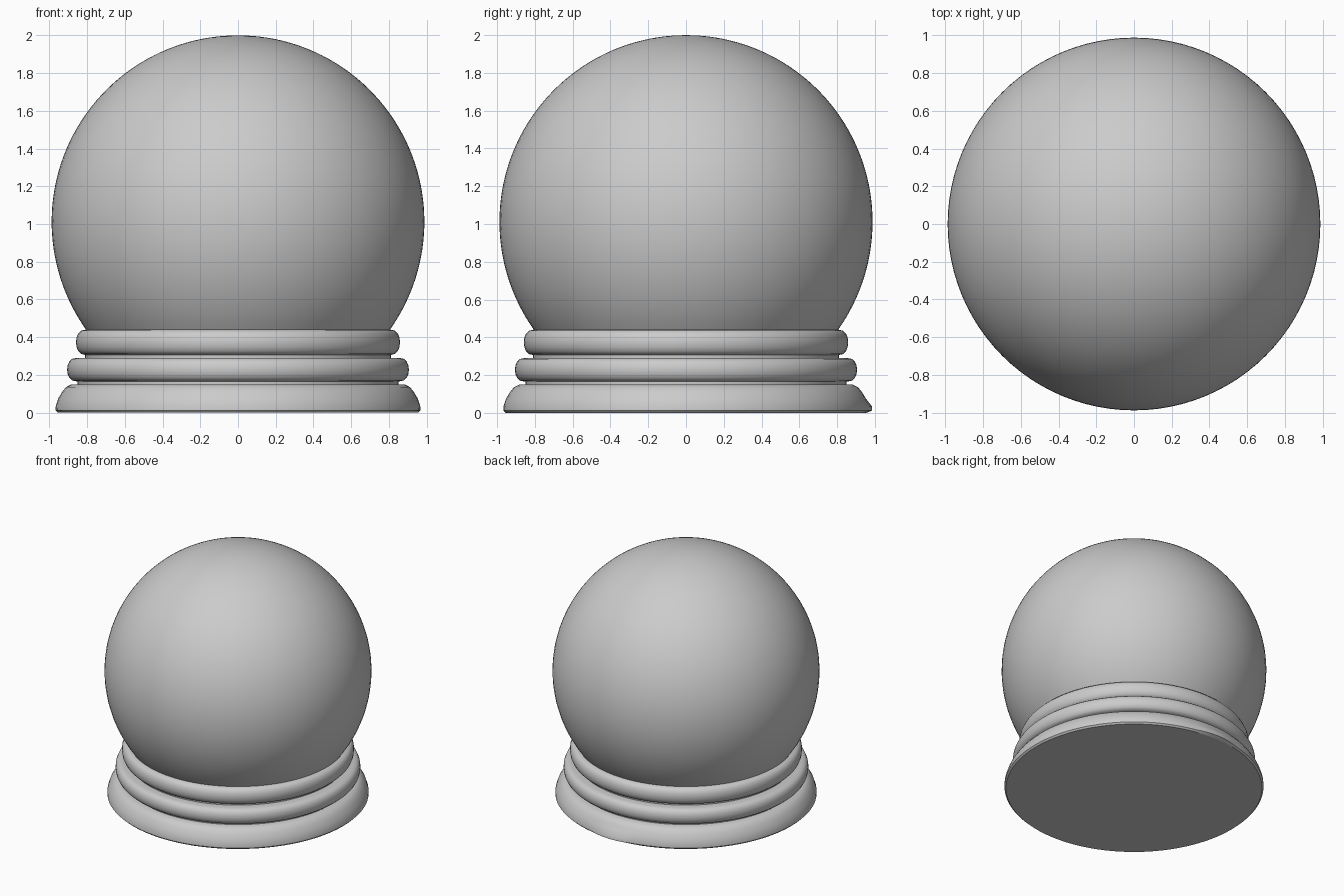
import bpy
import math

if "Cube" in bpy.data.objects:
    bpy.data.objects.remove(bpy.data.objects["Cube"])

SEGMENTS = 96


def lathe(name, profile, angle=35):
    """Spin (radius, z) points about the z axis; radius 0 becomes a pole."""
    verts, rings, faces = [], [], []
    for r, z in profile:
        count = 1 if r < 1e-6 else SEGMENTS
        rings.append([len(verts) + i for i in range(count)])
        for i in range(count):
            a = 2 * math.pi * i / SEGMENTS
            verts.append((r * math.cos(a), r * math.sin(a), z))
    for low, high in zip(rings, rings[1:]):
        for i in range(SEGMENTS):
            j = (i + 1) % SEGMENTS
            if len(low) == 1:
                faces.append((low[0], high[j], high[i]))
            elif len(high) == 1:
                faces.append((low[i], low[j], high[0]))
            else:
                faces.append((low[i], low[j], high[j], high[i]))
    mesh = bpy.data.meshes.new(name)
    mesh.from_pydata(verts, [], faces)
    obj = bpy.data.objects.new(name, mesh)
    bpy.context.collection.objects.link(obj)
    bpy.ops.object.select_all(action='DESELECT')
    obj.select_set(True)
    bpy.context.view_layer.objects.active = obj
    bpy.ops.object.shade_smooth_by_angle(angle=math.radians(angle))
    return obj


def rounded_band(z0, z1, r_in, r_out):
    """Half-rounded collar profile from a groove out and back in again."""
    half = (z1 - z0) / 2
    mid = (z0 + z1) / 2
    bulge = 0.05
    pts = [(r_in, z0)]
    for k in range(9):
        t = -math.pi / 2 + math.pi * k / 8
        c, s = math.cos(t), math.sin(t)
        pts.append((r_out - bulge + bulge * c ** 0.8 if c > 1e-6 else r_out - bulge,
                    mid + half * s))
    return pts


# Stepped base: flared foot and two rounded collars separated by grooves
foot = [(0, 0), (0.955, 0), (0.967, 0.012), (0.966, 0.035), (0.953, 0.075),
        (0.932, 0.11), (0.912, 0.135), (0.885, 0.149), (0.85, 0.15)]
middle_collar = rounded_band(0.166, 0.29, 0.85, 0.906)
top_collar = rounded_band(0.306, 0.44, 0.81, 0.859)
base = lathe("stepped_base", foot + middle_collar + [(0.81, 0.29)]
             + top_collar + [(0.80, 0.44)])

# Small raised lip at the back edge of the foot
for v in base.data.vertices:
    if v.co.y > 0.9 and 0.01 < v.co.z < 0.05:
        v.co.y += 0.018 * max(0, 1 - (v.co.x / 0.2) ** 2)

# Globe, seated in the top collar
radius, centre = 0.988, 1.012
start = math.asin((0.44 - centre) / radius)
steps = 56
globe = []
for k in range(steps + 1):
    t = start + (math.pi / 2 - start) * k / steps
    globe.append((radius * math.cos(t), centre + radius * math.sin(t)))
lathe("globe", globe)
